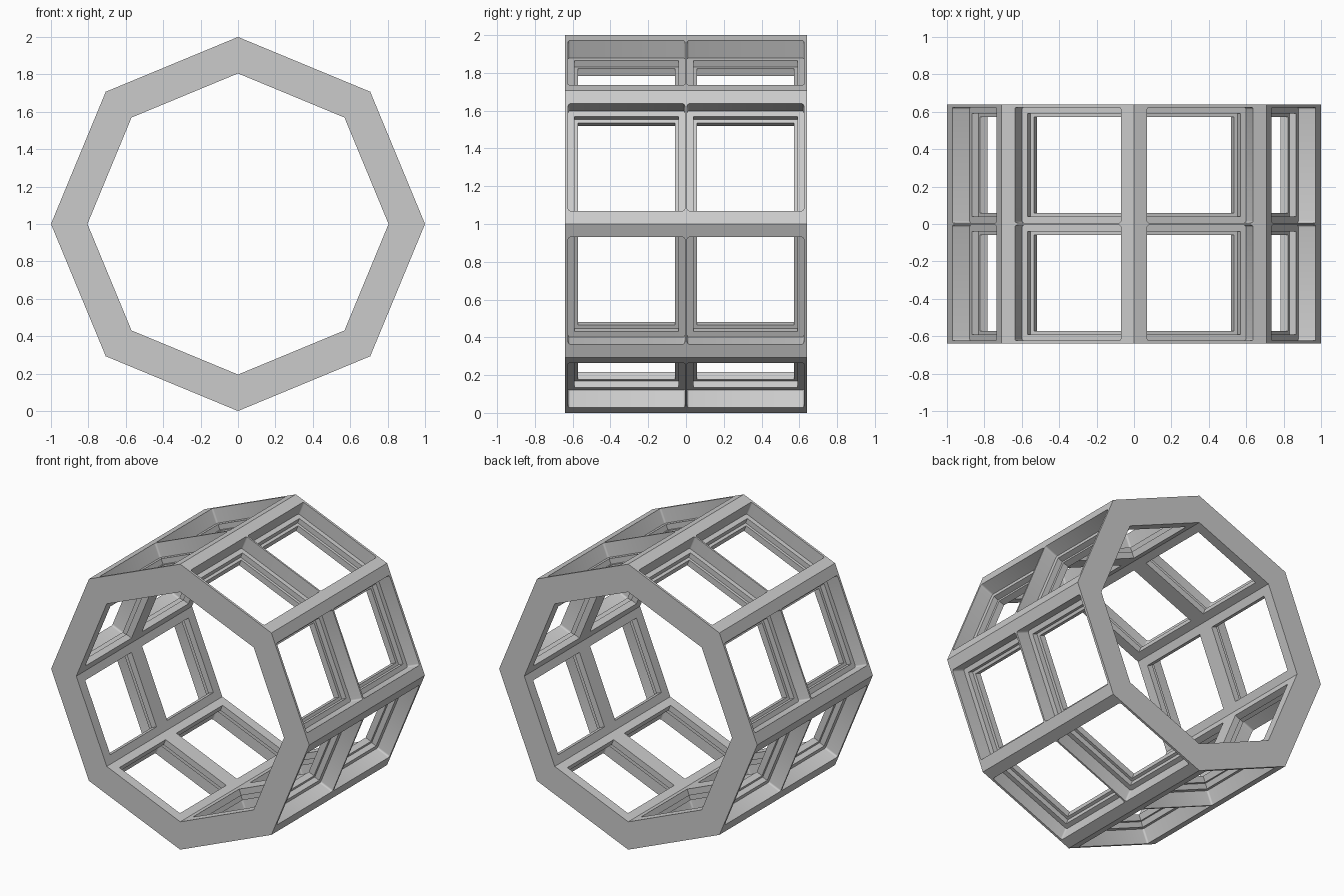
import bpy
import bmesh
from math import sin, cos, pi, radians
from mathutils import Vector

cube = bpy.data.objects.get("Cube")
if cube:
    bpy.data.objects.remove(cube, do_unlink=True)

SIDES = 8
OUTER_R, INNER_R = 1.0, 0.805
HALF_LENGTH = 0.64
APOTHEM = cos(pi / SIDES)
DEPTH = (OUTER_R - INNER_R) * APOTHEM
CORNER_STEPS = 3

grey = bpy.data.materials.new("plain grey")
grey.use_nodes = True
color = (0.6, 0.6, 0.6, 1)
grey.diffuse_color = color
grey.node_tree.nodes["Principled BSDF"].inputs["Base Color"].default_value = color


def rounded_rectangle(y0, y1, half_width, radius):
    """Loop of (across, along) points; radius 0 repeats each corner."""
    points = []
    corners = ((1, 1), (-1, 1), (-1, -1), (1, -1))
    for quarter, (su, sy) in enumerate(corners):
        cu = su * (half_width - radius)
        cy = y1 - radius if sy > 0 else y0 + radius
        for i in range(CORNER_STEPS + 1):
            a = (quarter + i / CORNER_STEPS) * pi / 2
            points.append((cu + radius * cos(a), cy + radius * sin(a)))
    return points


def window(inset, radius=0):
    return rounded_rectangle(0.006 + inset, 0.624 - inset, 0.307 - inset, radius)


def cell(circumradius):
    return rounded_rectangle(0, HALF_LENGTH, circumradius * sin(pi / SIDES), 0)


# Stepped opening, from the outer face through the wall to the inner face
layers = [
    (cell(OUTER_R), 0),
    (window(0, 0.012), 0),
    (window(0, 0.012), 0.1),
    (window(0.033), 0.1),
    (window(0.033), 0.137),
    (window(0.053), 0.137),
    (window(0.053), DEPTH),
    (cell(INNER_R), DEPTH),
]

bm = bmesh.new()
for side in range(SIDES):
    angle = (side + 0.5) * 2 * pi / SIDES
    normal = Vector((cos(angle), 0, sin(angle)))
    across = Vector((-sin(angle), 0, cos(angle)))
    center = Vector((0, 0, OUTER_R))

    for end in (-1, 1):
        # Framed window panel
        rings = [[bm.verts.new(center + normal * (APOTHEM - d) + across * u
                               + Vector((0, end * y, 0))) for u, y in loop]
                 for loop, d in layers]
        count = len(rings[0])
        for a, b in zip(rings, rings[1:]):
            for i in range(count):
                j = (i + 1) % count
                bm.faces.new((a[i], a[j], b[j], b[i]))

        # Flat end of the ring
        left, right = CORNER_STEPS, CORNER_STEPS + 1
        bm.faces.new((rings[0][left], rings[0][right],
                      rings[-1][right], rings[-1][left]))

bmesh.ops.remove_doubles(bm, verts=bm.verts[:], dist=0.0005)
bmesh.ops.dissolve_degenerate(bm, edges=bm.edges[:], dist=0.0001)
bmesh.ops.recalc_face_normals(bm, faces=bm.faces[:])

mesh = bpy.data.meshes.new("octagonal_window_frame")
bm.to_mesh(mesh)
bm.free()
mesh.materials.append(grey)
frame = bpy.data.objects.new("octagonal_window_frame", mesh)
bpy.context.collection.objects.link(frame)

# Soften only the rounded recess corners
bpy.ops.object.select_all(action='DESELECT')
frame.select_set(True)
bpy.context.view_layer.objects.active = frame
bpy.ops.object.shade_smooth_by_angle(angle=radians(31))
